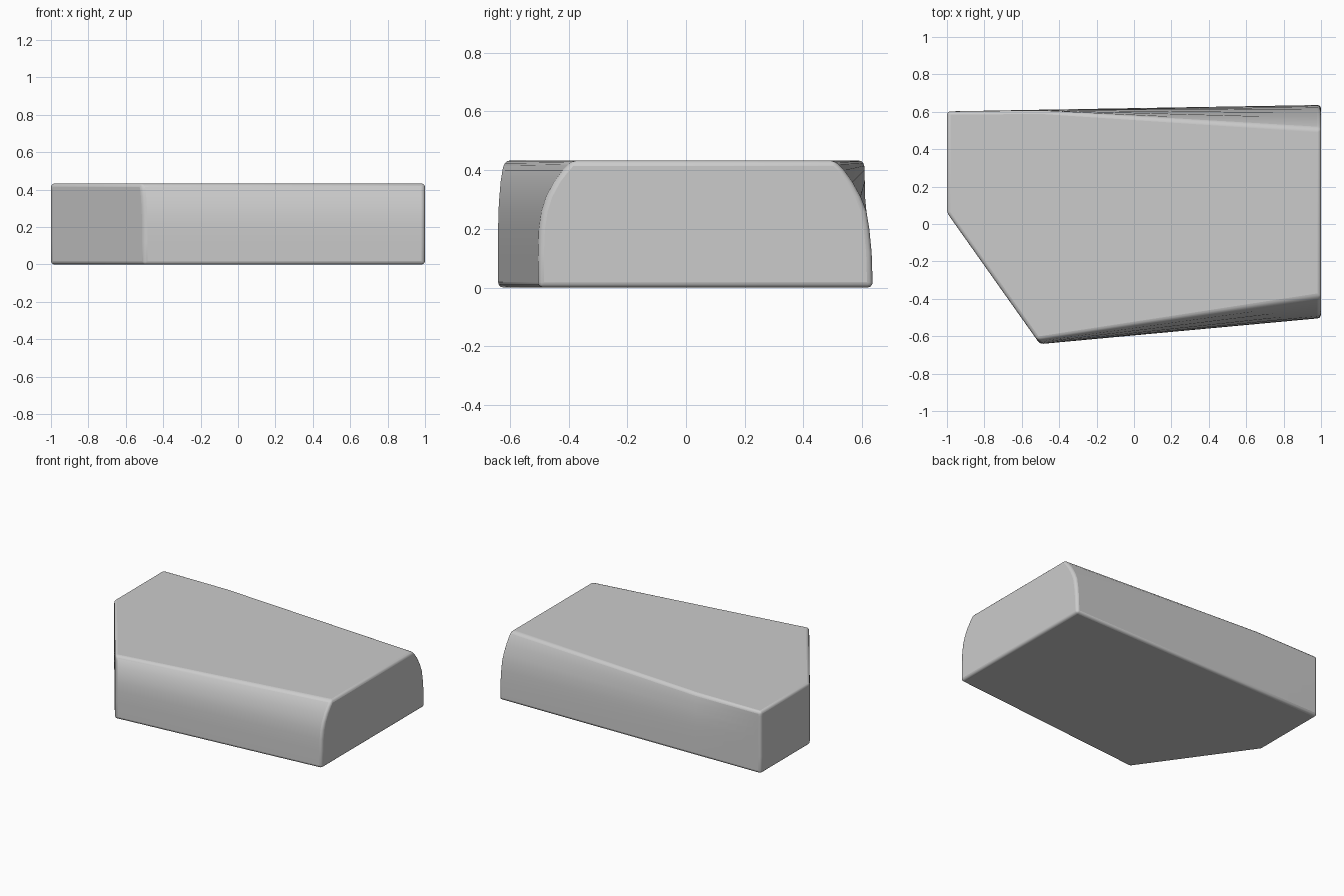
import bpy, bmesh, math

if "Cube" in bpy.data.objects:
    bpy.data.objects.remove(bpy.data.objects["Cube"])

# Levels up the slab: height, front-right inset, back-right inset, front-left corner inset
LEVELS = [
    (0.00, 0.000, 0.000, 0.000),
    (0.12, 0.000, 0.004, 0.000),
    (0.20, 0.003, 0.012, 0.000),
    (0.26, 0.012, 0.022, 0.001),
    (0.31, 0.028, 0.042, 0.004),
    (0.36, 0.055, 0.070, 0.008),
    (0.40, 0.085, 0.099, 0.014),
    (0.433, 0.117, 0.130, 0.022),
]


def outline(front, back, corner):
    """Plan outline of one level, counter-clockwise."""
    return [
        (-1.0, 0.06),
        (-0.503 - 0.7 * corner, -0.642 + corner),
        (1.0, -0.503 + front),
        (1.0, 0.637 - back),
        (-0.5, 0.611 - 0.2 * corner),
        (-1.0, 0.602),
    ]


# Tapered slab body
bm = bmesh.new()
rings = [[bm.verts.new((x, y, z)) for x, y in outline(f, b, c)]
         for z, f, b, c in LEVELS]
for low, high in zip(rings, rings[1:]):
    for i in range(len(low)):
        j = (i + 1) % len(low)
        bm.faces.new((low[i], low[j], high[j], high[i]))
bm.faces.new(rings[0][::-1])
bm.faces.new(rings[-1])
bmesh.ops.recalc_face_normals(bm, faces=bm.faces[:])
mesh = bpy.data.meshes.new("slab_body")
bm.to_mesh(mesh)
bm.free()
slab = bpy.data.objects.new("slab_body", mesh)
bpy.context.collection.objects.link(slab)

# Small rounding on every sharp edge
bevel = slab.modifiers.new("edge_rounding", "BEVEL")
bevel.width = 0.018
bevel.segments = 3
bevel.limit_method = "ANGLE"
bevel.angle_limit = math.radians(30)

bpy.context.view_layer.objects.active = slab
slab.select_set(True)
bpy.ops.object.shade_smooth_by_angle(angle=math.radians(30))
